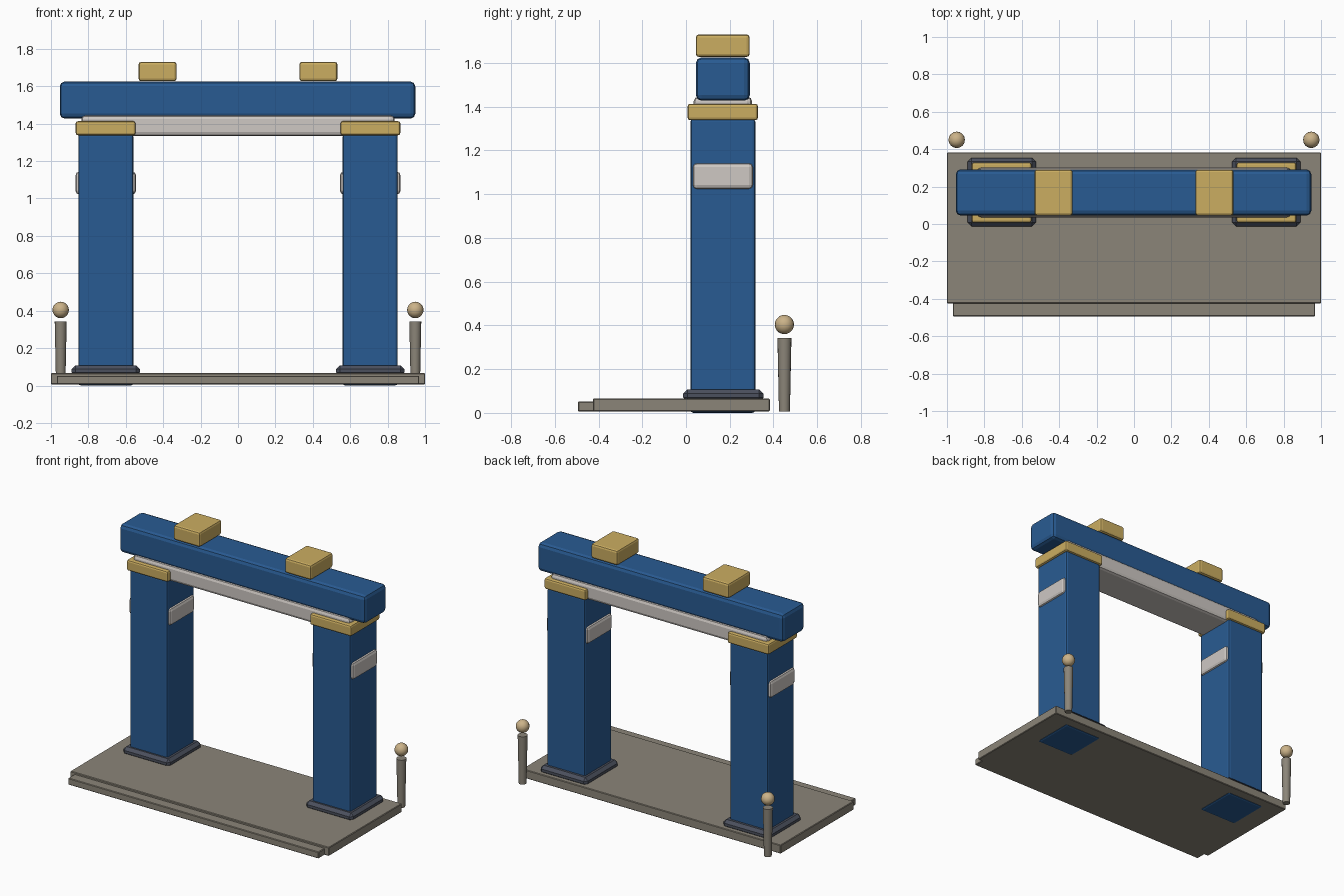
import bpy, bmesh
from mathutils import Matrix

if "Cube" in bpy.data.objects:
    bpy.data.objects.remove(bpy.data.objects["Cube"])


def material(name, rgb):
    m = bpy.data.materials.new(name)
    m.diffuse_color = (*rgb, 1)
    m.use_nodes = True
    m.node_tree.nodes["Principled BSDF"].inputs["Base Color"].default_value = m.diffuse_color
    return m


BLUE = material("blue paint", (0.022, 0.105, 0.29))
GOLD = material("gold", (0.60, 0.42, 0.12))
PALE = material("pale stone", (0.62, 0.58, 0.55))
STONE = material("grey stone", (0.26, 0.235, 0.19))
SLATE = material("slate", (0.07, 0.08, 0.11))
TAN = material("tan", (0.60, 0.45, 0.25))


def finish(bm, name, mat):
    me = bpy.data.meshes.new(name)
    bm.to_mesh(me)
    bm.free()
    ob = bpy.data.objects.new(name, me)
    bpy.context.collection.objects.link(ob)
    me.materials.append(mat)
    return ob


def box(name, x, y, z, mat, bevel=0.0, segments=2):
    """Box from (min, max) ranges, with rounded edges."""
    bm = bmesh.new()
    bmesh.ops.create_cube(bm, size=1)
    for v in bm.verts:
        v.co = [r[0] + (c + 0.5) * (r[1] - r[0]) for c, r in zip(v.co, (x, y, z))]
    ob = finish(bm, name, mat)
    if bevel:
        mod = ob.modifiers.new("bevel", 'BEVEL')
        mod.width, mod.segments = bevel, segments
    return ob


def smooth(ob):
    bpy.ops.object.select_all(action='DESELECT')
    bpy.context.view_layer.objects.active = ob
    ob.select_set(True)
    bpy.ops.object.shade_smooth_by_angle()


# Floor slab and front step
box("platform", (-1, 1), (-0.425, 0.383), (0.006, 0.066), STONE, 0.004, 1)
box("front_step", (-0.968, 0.968), (-0.494, -0.40), (0.006, 0.052), STONE, 0.004, 1)

for side, s in (("left", -1), ("right", 1)):
    def span(centre, half):
        return (s * centre - half, s * centre + half)

    # Pillar with foot, side band and collar
    box(side + "_pillar", span(0.707, 0.147), (0.02, 0.317), (0, 1.345), BLUE, 0.014)
    box(side + "_pillar_foot", span(0.707, 0.182), (-0.013, 0.354), (0.05, 0.108), SLATE, 0.02, 1)
    box(side + "_pillar_band", span(0.707, 0.162), (0.03, 0.307), (1.022, 1.143), PALE, 0.02)
    box(side + "_pillar_collar", span(0.708, 0.16), (0.007, 0.329), (1.338, 1.413), GOLD, 0.012)

    # Gold block on the roof beam
    box(side + "_roof_block", span(0.43, 0.102), (0.045, 0.291), (1.627, 1.73), GOLD, 0.014)

    # Tapered corner post with a ball floating above it
    bm = bmesh.new()
    bmesh.ops.create_cone(bm, cap_ends=True, segments=16, radius1=0.025, radius2=0.032,
                          depth=0.337, matrix=Matrix.Translation((s * 0.948, 0.45, 0.1745)))
    smooth(finish(bm, side + "_post", STONE))
    bm = bmesh.new()
    bmesh.ops.create_uvsphere(bm, u_segments=16, v_segments=10, radius=0.044,
                              matrix=Matrix.Translation((s * 0.948, 0.45, 0.404)))
    smooth(finish(bm, side + "_post_ball", TAN))

# Lintel and roof beam
box("lintel", (-0.838, 0.838), (0.035, 0.302), (1.333, 1.446), PALE, 0.022)
box("roof_beam", (-0.953, 0.948), (0.045, 0.292), (1.427, 1.625), BLUE, 0.026)
